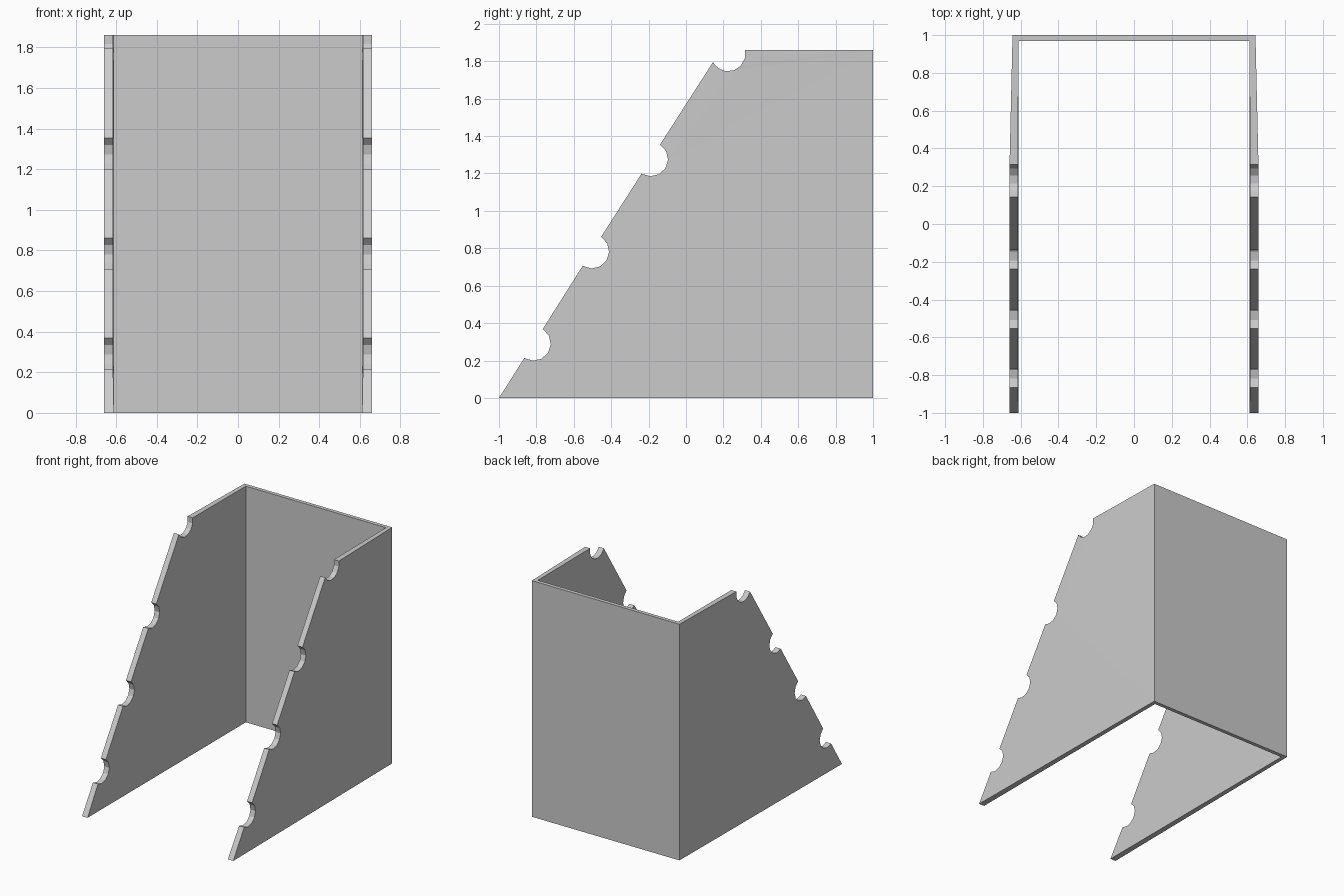
import bpy, bmesh, math

if "Cube" in bpy.data.objects:
    bpy.data.objects.remove(bpy.data.objects["Cube"])

HEIGHT = 1.86
BACK_OUT, BACK_IN = 1.0, 0.97
R = 0.092
SEGMENTS = 6


def arc(cy, cz, start, end):
    """Points of a round notch, as (y, z)."""
    pts = []
    for i in range(SEGMENTS + 1):
        a = math.radians(start + (end - start) * i / SEGMENTS)
        pts.append((cy + R * math.cos(a), cz + R * math.sin(a)))
    return pts


# Side profile: sloping front edge with three half-round notches and one at the top
slope = math.degrees(math.atan2(1.795, 1.142))
front = [(-1.0, 0.0)]
for cy, cz in [(-0.815, 0.291), (-0.503, 0.784), (-0.188, 1.277)]:
    front += arc(cy, cz, slope - 180, slope)
front += arc(0.225, 1.838, -152, 13.8)
front[-1] = (front[-1][0], HEIGHT)

bm = bmesh.new()


def side_loop(x_front, x_back, y_back):
    pts = [(x_front, y, z) for y, z in front]
    pts += [(x_back, y_back, HEIGHT), (x_back, y_back, 0)]
    return [bm.verts.new(p) for p in pts]


# Side panel, slightly narrower at the back corner
outer = side_loop(0.659, 0.643, BACK_OUT)
inner = side_loop(0.615, 0.611, BACK_IN)
inner[0].co.x = 0.611
bm.faces.new(outer)
bm.faces.new(inner[::-1])
n = len(outer)
for i in range(n):
    if i != n - 2:  # the back edge opens into the back panel
        j = (i + 1) % n
        bm.faces.new((outer[i], inner[i], inner[j], outer[j]))

# Half of the back panel, up to the centre line
ot, ob, it, ib = outer[-2], outer[-1], inner[-2], inner[-1]
cot, cob, cit, cib = [bm.verts.new((0, y, z)) for y in (BACK_OUT, BACK_IN)
                      for z in (HEIGHT, 0)]
bm.faces.new((ot, cot, cob, ob))
bm.faces.new((it, ib, cib, cit))
bm.faces.new((ot, it, cit, cot))
bm.faces.new((ob, cob, cib, ib))

bmesh.ops.recalc_face_normals(bm, faces=bm.faces)
# The half is open at the centre, so check that the outer side faces outward
bm.faces.ensure_lookup_table()
if bm.faces[0].normal.x < 0:
    bmesh.ops.reverse_faces(bm, faces=bm.faces)
bmesh.ops.triangulate(bm, faces=[f for f in bm.faces if len(f.verts) > 4])

mesh = bpy.data.meshes.new("notched_stand")
bm.to_mesh(mesh)
bm.free()
stand = bpy.data.objects.new("notched_stand", mesh)
bpy.context.collection.objects.link(stand)

# Mirror to the left half
mirror = stand.modifiers.new("mirror", 'MIRROR')
mirror.use_axis = (True, False, False)
mirror.use_clip = True
